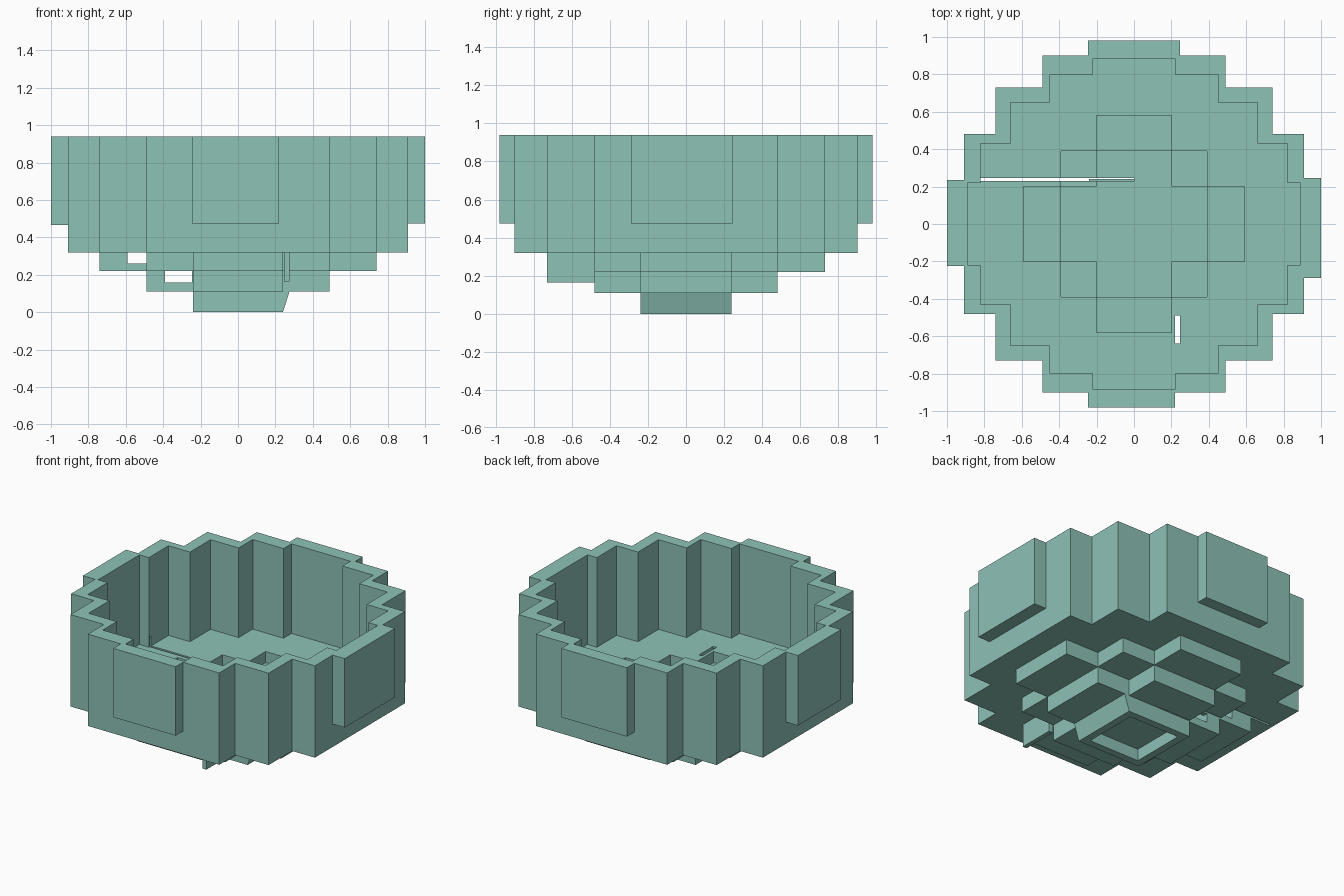
import bpy
import bmesh

cube = bpy.data.objects.get("Cube")
if cube:
    bpy.data.objects.remove(cube)

teal = bpy.data.materials.new("pale_teal")
teal.use_nodes = True
colour = (0.27, 0.54, 0.47, 1)
teal.diffuse_color = colour
teal.node_tree.nodes["Principled BSDF"].inputs["Base Color"].default_value = colour


def stepped_outline(steps):
    """Mirror a staircase of (half x, half y) corners into all four quadrants."""
    quarter = []
    for i, (x, y) in enumerate(steps):
        if i:
            quarter.append((x, steps[i - 1][1]))
        quarter.append((x, y))
    back = quarter[::-1]
    return (quarter + [(-x, y) for x, y in back]
            + [(-x, -y) for x, y in quarter] + [(x, -y) for x, y in back])


def prism(name, outline, z0, z1):
    bm = bmesh.new()
    base = bm.faces.new([bm.verts.new((x, y, z0)) for x, y in outline])
    grown = bmesh.ops.extrude_face_region(bm, geom=[base])["geom"]
    top = [v for v in grown if isinstance(v, bmesh.types.BMVert)]
    bmesh.ops.translate(bm, vec=(0, 0, z1 - z0), verts=top)
    bmesh.ops.recalc_face_normals(bm, faces=bm.faces)
    mesh = bpy.data.meshes.new(name)
    bm.to_mesh(mesh)
    bm.free()
    mesh.materials.append(teal)
    obj = bpy.data.objects.new(name, mesh)
    bpy.context.collection.objects.link(obj)
    return obj


def box(name, x0, x1, y0, y1, z0, z1):
    return prism(name, [(x0, y0), (x1, y0), (x1, y1), (x0, y1)], z0, z1)


def carve(obj, *cutters):
    for cutter in cutters:
        cutter.hide_render = True
        cutter.hide_viewport = True
        cutter.display_type = 'WIRE'
        mod = obj.modifiers.new("carve", 'BOOLEAN')
        mod.operation = 'DIFFERENCE'
        mod.solver = 'EXACT'
        mod.object = cutter


# Staircase plans, outside and inside
wall_plan = stepped_outline([(.91, .48), (.74, .73), (.49, .9)])
room_plan = stepped_outline([(.89, .22), (.82, .43), (.66, .65), (.45, .8), (.22, .885)])
upper_plan = stepped_outline([(.74, .24), (.49, .48), (.24, .73)])
upper_pit_plan = stepped_outline([(.59, .2), (.39, .39), (.2, .58)])
lower_plan = stepped_outline([(.49, .24), (.24, .48)])
lower_pit_plan = stepped_outline([(.39, .2), (.2, .39)])

# Cutters for the hollow, the narrow gaps and the side openings
room = prism("room_cutter", room_plan, .335, 1.1)
upper_pit = prism("upper_pit_cutter", upper_pit_plan, .26, .4)
lower_pit = prism("lower_pit_cutter", lower_pit_plan, .16, .3)
side_gap = box("side_gap_cutter", -.89, 0, .23, .245, -.1, .4)
front_gap = box("front_gap_cutter", .22, .245, -.64, -.49, .1, .4)
upper_opening = box("upper_opening_cutter", -.59, -.49, -.3, .3, .26, .319)
lower_opening = box("lower_opening_cutter", -.39, -.245, -.3, .3, .16, .219)

# Bowl wall with its floor
bowl_wall = prism("bowl_wall", wall_plan, .32, .94)
carve(bowl_wall, room, upper_pit, side_gap, front_gap)

# Stepped underside
upper_tier = prism("upper_tier", upper_plan, .22, .32)
carve(upper_tier, upper_pit, lower_pit, side_gap, front_gap, upper_opening)
lower_tier = prism("lower_tier", lower_plan, .11, .22)
carve(lower_tier, lower_pit, side_gap, lower_opening)

# Foot with a leaning left side and a recess below
foot = box("foot", -.24, .24, -.24, .24, 0, .11)
for v in foot.data.vertices:
    if v.co.x > 0 and v.co.z > .05:
        v.co.x += .035
carve(foot, box("foot_recess_cutter", -.19, .19, -.19, .19, -.1, .08))

# Thin hanging strip beside the front gap
box("hanging_strip", .245, .275, -.73, -.48, .165, .32)

# Raised panels on the four sides
box("left_panel", .91, 1, -.29, .245, .475, .94)
box("right_panel", -1, -.91, -.225, .235, .467, .94)
box("front_panel", -.245, .22, -.98, -.9, .475, .94)
box("back_panel", -.245, .245, .9, .98, .475, .94)
